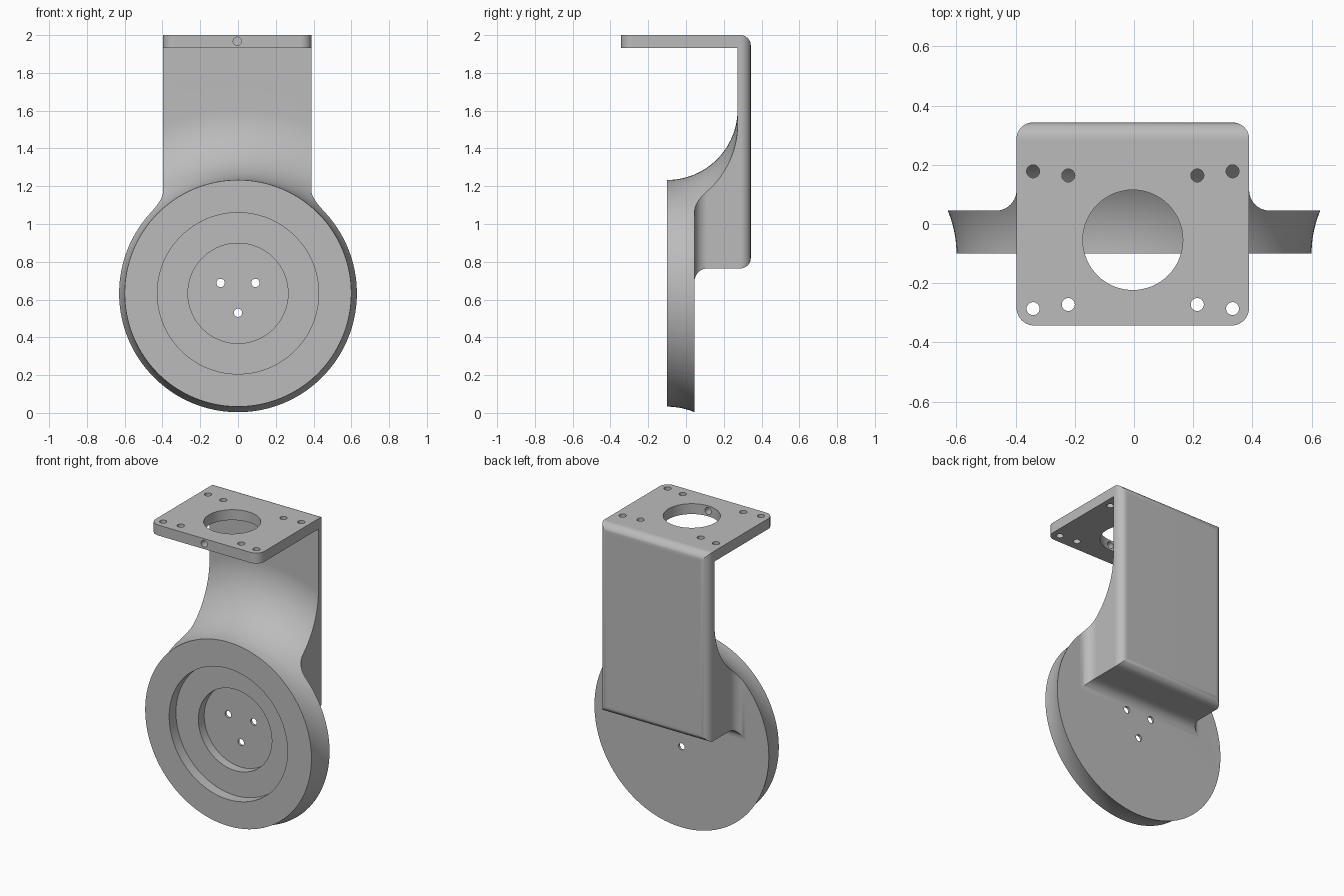
import bpy, bmesh, math
from mathutils import Matrix, Vector

cube = bpy.data.objects.get("Cube")
if cube:
    bpy.data.objects.remove(cube, do_unlink=True)

AXIS_Z = 0.633          # height of the disc axis
MID = -0.004            # centre line of the bracket
HALF = 0.393            # half width of the bracket
BACK_Y, DISC_BACK = 0.343, 0.045

grey = bpy.data.materials.new("plain_grey")
grey.use_nodes = True
color = (0.5, 0.5, 0.5, 1)
grey.diffuse_color = color
grey.node_tree.nodes["Principled BSDF"].inputs["Base Color"].default_value = color


def finish(name, bm):
    bmesh.ops.recalc_face_normals(bm, faces=bm.faces)
    mesh = bpy.data.meshes.new(name)
    bm.to_mesh(mesh)
    bm.free()
    mesh.materials.append(grey)
    obj = bpy.data.objects.new(name, mesh)
    bpy.context.collection.objects.link(obj)
    return obj


def combine(target, other, operation):
    """Apply a boolean and remove the helper."""
    bpy.context.view_layer.objects.active = target
    mod = target.modifiers.new("combine", 'BOOLEAN')
    mod.operation, mod.object, mod.solver = operation, other, 'EXACT'
    bpy.ops.object.modifier_apply(modifier=mod.name)
    bpy.data.objects.remove(other, do_unlink=True)


def lathe(name, profile, steps=128):
    """Revolve (radius, y) points about the disc axis."""
    bm = bmesh.new()
    verts = [bm.verts.new((r, y, 0)) for r, y in profile]
    edges = [bm.edges.new(pair) for pair in zip(verts, verts[1:])]
    bmesh.ops.spin(bm, geom=verts + edges, cent=(0, 0, 0), axis=(0, 1, 0),
                   angle=math.tau, steps=steps, use_merge=True)
    bmesh.ops.remove_doubles(bm, verts=bm.verts, dist=1e-5)
    bmesh.ops.translate(bm, verts=bm.verts, vec=(0, 0, AXIS_Z))
    return finish(name, bm)


def loft(name, sections):
    """Skin rectangles (y, left, right, bottom, top) along y."""
    bm = bmesh.new()
    rings = [[bm.verts.new((x, y, z)) for x, z in ((l, b), (r, b), (r, t), (l, t))]
             for y, l, r, b, t in sections]
    for a, b in zip(rings, rings[1:]):
        for i in range(4):
            j = (i + 1) % 4
            bm.faces.new((a[i], a[j], b[j], b[i]))
    bm.faces.new(rings[0])
    bm.faces.new(rings[-1])
    return finish(name, bm)


def drill(target, centre, radius, length, along='Z', segments=32):
    bm = bmesh.new()
    turn = Matrix.Rotation(math.pi / 2, 4, 'X') if along == 'Y' else Matrix()
    bmesh.ops.create_cone(bm, cap_ends=True, segments=segments, radius1=radius,
                          radius2=radius, depth=length,
                          matrix=Matrix.Translation(Vector(centre)) @ turn)
    cutter = finish("drill_cutter", bm)
    cutter.hide_render = True
    combine(target, cutter, 'DIFFERENCE')


# Column with a flared foot on the disc and a rounded back
FLARE, ROUND, N = 0.07, 0.055, 10
quarter = [math.pi / 2 * i / N for i in range(N + 1)]
outline = [(DISC_BACK + FLARE * (1 - math.cos(t)), FLARE * (1 - math.sin(t))) for t in quarter]
outline += [(BACK_Y - ROUND * (1 - math.sin(t)), -ROUND * (1 - math.cos(t))) for t in quarter]
sections = [(-0.2, -1, 1, -0.2, 2), (DISC_BACK, -1, 1, -0.2, 2)]
sections += [(y, MID - HALF - o, MID + HALF + o, 0.765 - o, 2 + min(o, 0)) for y, o in outline]
bracket = loft("wheel_bracket", sections)

# Disc with stepped recess, sweeping up into the column
SWEEP = 0.373
rim = [(0.6 + SWEEP * (1 - math.cos(a)), -0.1 + SWEEP * math.sin(a))
       for a in (math.pi / 2 * i / 32 for i in range(33))]
profile = [(0, 0.03), (0.265, 0.03), (0.265, -0.03), (0.427, -0.03), (0.427, -0.1)]
profile += rim + [(2, rim[-1][1]), (2, 0.5), (0, 0.5)]
combine(bracket, lathe("disc_sweep", profile), 'INTERSECT')

# Top plate with rounded front corners
CORNER, FRONT_Y = 0.06, -0.343
corner = [(HALF - CORNER * (1 - math.sin(t)), FRONT_Y + CORNER * (1 - math.cos(t))) for t in quarter]
right = corner + [(HALF, 0.283)]
bm = bmesh.new()
base = bm.faces.new([bm.verts.new((MID + x, y, 1.932)) for x, y in right]
                    + [bm.verts.new((MID - x, y, 1.932)) for x, y in reversed(right)])
top = bmesh.ops.extrude_face_region(bm, geom=[base], use_keep_orig=True)
bmesh.ops.translate(bm, vec=(0, 0, 0.068),
                    verts=[v for v in top["geom"] if isinstance(v, bmesh.types.BMVert)])
combine(bracket, finish("top_plate", bm), 'UNION')

# Plate holes: shaft, mounting screws and front set screw
drill(bracket, (MID, -0.054, 1.97), 0.169, 0.3, segments=64)
for side in (-1, 1):
    for x, y in ((0.337, 0.232), (0.218, 0.218)):
        for end in (-1, 1):
            drill(bracket, (MID + side * x, -0.054 + end * y, 1.97), 0.022, 0.3)
drill(bracket, (MID, -0.3, 1.967), 0.022, 0.3, 'Y')

# Three disc holes
for x, z in ((-0.092, 0.688), (0.092, 0.688), (0, 0.53)):
    drill(bracket, (x, 0.03, z), 0.022, 0.2, 'Y')

# Smooth curved faces, keep edges crisp
bpy.ops.object.select_all(action='DESELECT')
bracket.select_set(True)
bpy.context.view_layer.objects.active = bracket
bpy.ops.object.shade_smooth_by_angle(angle=math.radians(25))
weighted = bracket.modifiers.new("even_shading", 'WEIGHTED_NORMAL')
weighted.keep_sharp = True
